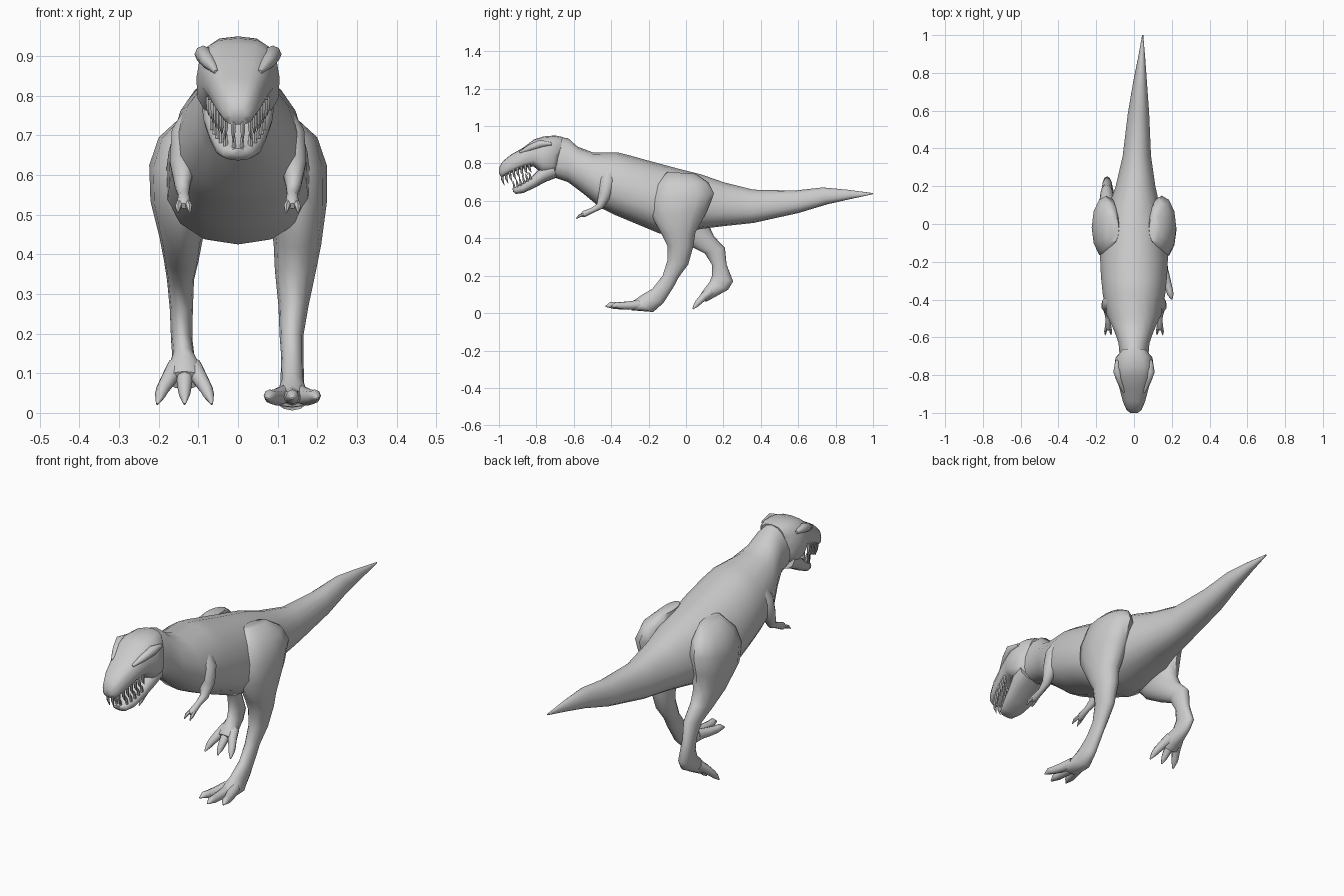
import bpy, bmesh, math
from mathutils import Vector as V


def skin(name, rings, angle=50):
    """Closed surface through a list of point rings."""
    bm = bmesh.new()
    loops = [[bm.verts.new(p) for p in r] for r in rings]
    n = len(loops[0])
    for a, b in zip(loops, loops[1:]):
        for i in range(n):
            bm.faces.new((a[i], a[(i + 1) % n], b[(i + 1) % n], b[i]))
    bm.faces.new(loops[0])
    bm.faces.new(loops[-1])
    bmesh.ops.recalc_face_normals(bm, faces=bm.faces)
    me = bpy.data.meshes.new(name)
    bm.to_mesh(me)
    bm.free()
    ob = bpy.data.objects.new(name, me)
    bpy.context.collection.objects.link(ob)
    bpy.ops.object.select_all(action='DESELECT')
    ob.select_set(True)
    bpy.context.view_layer.objects.active = ob
    bpy.ops.object.shade_smooth_by_angle(angle=math.radians(angle))
    return ob


def power(v, p):
    return math.copysign(abs(v) ** p, v)


def slices(name, stations, sides=16, p=1.0, taper=0.0):
    """Skin through cross-sections: (y1, z1, y2, z2, half width, centre x)."""
    rings = []
    for y1, z1, y2, z2, w, cx in stations:
        ring = []
        for i in range(sides):
            t = math.tau * i / sides
            c, s = power(math.cos(t), p), power(math.sin(t), p)
            ring.append((cx + w * s * (1 - taper * c),
                         (y1 + y2) / 2 + (y1 - y2) / 2 * c,
                         (z1 + z2) / 2 + (z1 - z2) / 2 * c))
        rings.append(ring)
    return skin(name, rings)


def tube(name, pts, sides=8):
    """Round limb through points (x, y, z, radius)."""
    rings = []
    for i, q in enumerate(pts):
        d = (V(pts[min(i + 1, len(pts) - 1)][:3]) - V(pts[max(i - 1, 0)][:3])).normalized()
        u = d.orthogonal().normalized() if abs(d.x) > 0.9 else d.cross(V((1, 0, 0))).normalized()
        w = d.cross(u)
        rings.append([V(q[:3]) + q[3] * (u * math.cos(math.tau * k / sides) + w * math.sin(math.tau * k / sides))
                      for k in range(sides)])
    return skin(name, rings)


# trunk, neck and tail
slices("body", [
    (1.0, .642, 1.0, .636, .003, .046), (.86, .66, .88, .61, .02, .04),
    (.73, .672, .76, .583, .037, .032), (.58, .655, .60, .535, .056, .024),
    (.36, .66, .36, .482, .075, .015), (.20, .70, .20, .465, .105, .008),
    (.08, .742, .08, .45, .14, 0), (-.04, .772, -.04, .425, .165, 0),
    (-.2, .815, -.14, .425, .18, 0), (-.30, .843, -.26, .475, .175, 0),
    (-.37, .86, -.38, .525, .165, 0), (-.5, .86, -.46, .565, .145, 0),
    (-.58, .89, -.55, .64, .105, 0), (-.63, .935, -.63, .70, .082, 0),
    (-.70, .945, -.72, .73, .075, 0)], p=.9, taper=.14)

# skull with upper jaw
slices("skull", [
    (-.66, .942, -.69, .75, .07, 0), (-.70, .95, -.715, .735, .098, 0),
    (-.76, .945, -.77, .745, .105, 0), (-.81, .93, -.815, .785, .092, 0),
    (-.87, .885, -.88, .772, .076, 0), (-.94, .845, -.945, .745, .058, 0),
    (-.982, .81, -.985, .727, .04, 0), (-1.0, .775, -1.0, .745, .02, 0)], p=.7, taper=.06)

# lower jaw
slices("lower_jaw", [
    (-.72, .82, -.69, .725, .09, 0), (-.77, .785, -.75, .702, .088, 0),
    (-.82, .735, -.81, .67, .074, 0), (-.87, .70, -.87, .642, .058, 0),
    (-.91, .675, -.91, .637, .038, 0), (-.928, .667, -.925, .65, .018, 0)], p=.75)

# brows, teeth
for s in (-1, 1):
    tube("brow", [(s * .09, -.72, .905, .008), (s * .088, -.78, .905, .022),
                  (s * .074, -.83, .885, .018), (s * .055, -.89, .86, .006)])
    for i in range(8):
        t = i / 7
        x, y, z = s * (.012 + .062 * t ** .6), -.985 + .145 * t, .738 + .048 * t
        ln = .055 - .02 * t
        tube("upper_tooth", [(x, y, z + .012, .008), (x, y + .004, z - ln / 2, .0065),
                             (x, y + .014, z - ln, .001)], 6)
    for i in range(6):
        t = i / 5
        x, y, z = s * (.010 + .055 * t ** .6), -.915 + .085 * t, .668 + .055 * t
        tube("lower_tooth", [(x, y, z - .008, .007), (x, y - .006, z + .02, .005),
                             (x, y - .012, z + .042 - .01 * t, .001)], 6)

# arms with two fingers each
for s in (-1, 1):
    tube("arm", [(s * .10, -.41, .76, .035), (s * .125, -.42, .70, .046), (s * .14, -.435, .63, .034),
                 (s * .14, -.46, .572, .02), (s * .137, -.50, .55, .014), (s * .137, -.545, .53, .017),
                 (s * .137, -.56, .522, .008)], 10)
    for dx in (-.014, .014):
        tube("finger", [(s * .137 + dx * .6, -.54, .532, .009), (s * .137 + dx, -.57, .52, .008),
                        (s * .137 + dx * 1.1, -.588, .505, .002)], 6)

# planted right leg: front edge, back edge, half width, centre x
slices("right_leg", [
    (-.10, .755, .05, .745, .03, .11), (-.16, .69, .12, .70, .065, .135),
    (-.185, .61, .15, .64, .077, .147), (-.185, .52, .11, .54, .074, .15),
    (-.13, .42, .05, .43, .06, .15), (-.10, .36, .04, .36, .052, .145),
    (-.10, .28, .012, .26, .038, .14), (-.125, .20, -.04, .19, .030, .135),
    (-.18, .13, -.06, .15, .028, .137), (-.24, .095, -.12, .055, .03, .137),
    (-.275, .07, -.175, .006, .042, .137), (-.31, .055, -.29, .015, .05, .137)], 12)

# trailing left leg with lifted heel
slices("left_leg", [
    (-.10, .755, .05, .745, .03, -.11), (-.16, .69, .12, .70, .065, -.135),
    (-.185, .61, .15, .64, .077, -.147), (-.17, .52, .13, .55, .074, -.147),
    (-.08, .42, .125, .465, .055, -.143), (.02, .36, .15, .41, .044, -.143),
    (.10, .32, .208, .35, .034, -.145), (.138, .26, .217, .26, .029, -.143),
    (.14, .20, .252, .17, .027, -.142), (.125, .165, .225, .125, .028, -.138),
    (.105, .14, .14, .078, .042, -.135), (.08, .105, .105, .06, .045, -.135)], 12)

# toes and claws
for dx in (-1, 0, 1):
    cx, reach = .137, .03 if dx == 0 else 0
    tube("right_toe", [(cx + dx * .02, -.25, .045, .026), (cx + dx * .038, -.31, .04, .022),
                       (cx + dx * .052, -.355 - reach, .04, .018), (cx + dx * .057, -.375 - reach, .043, .016),
                       (cx + dx * .064, -.40 - reach, .036, .003)])
    cx = -.135
    tube("left_toe", [(cx + dx * .02, .13, .115, .026), (cx + dx * .038, .095, .088, .021),
                      (cx + dx * .055, .068, .06, .017), (cx + dx * .061, .055, .045, .014),
                      (cx + dx * .069, .036, .022, .003)])
